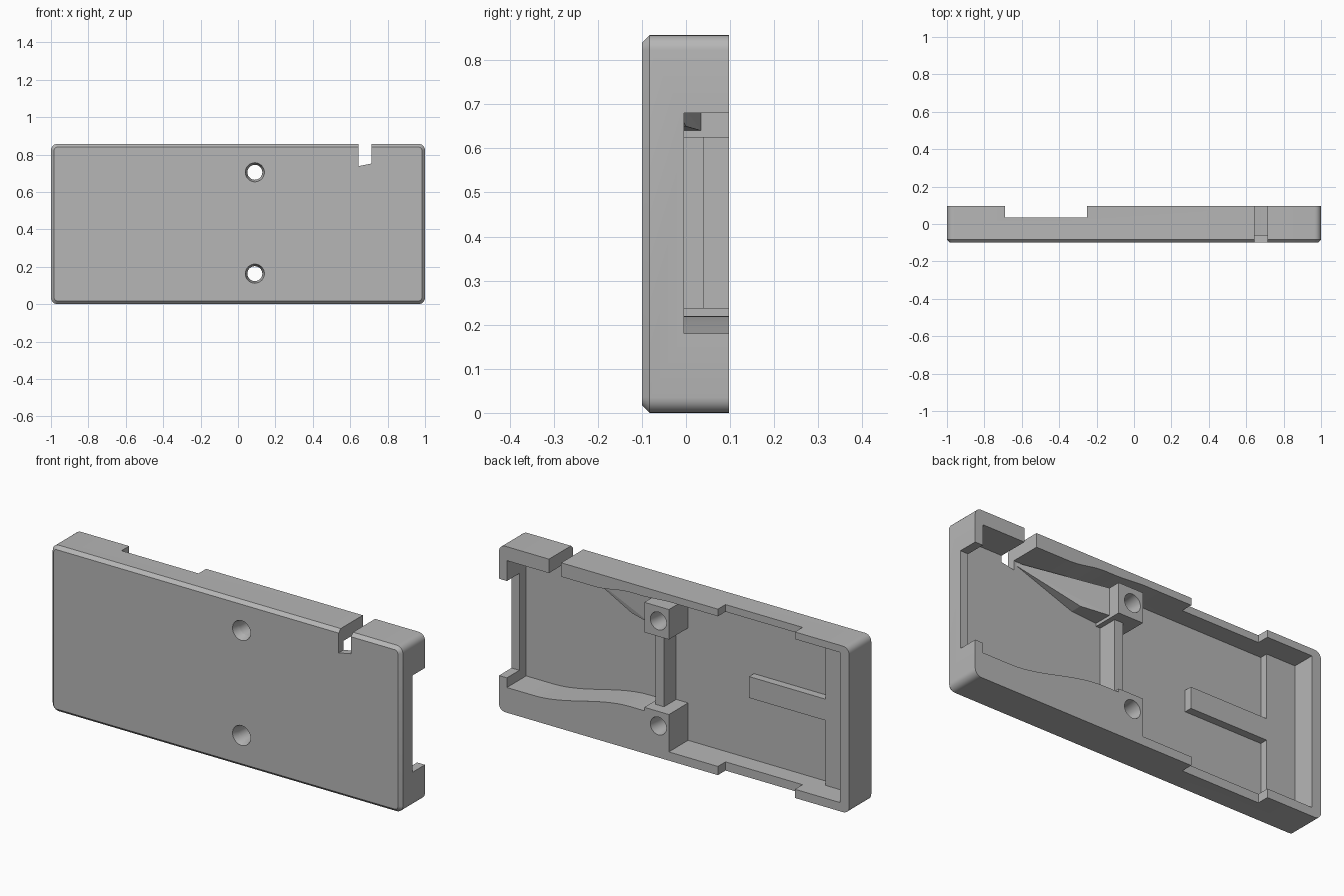
import bpy, bmesh, math
from mathutils import Vector

cube = bpy.data.objects.get("Cube")
if cube:
    bpy.data.objects.remove(cube, do_unlink=True)

grey = bpy.data.materials.new("plain_grey")
grey.use_nodes = True
grey.diffuse_color = (0.47, 0.47, 0.47, 1)
grey.node_tree.nodes["Principled BSDF"].inputs["Base Color"].default_value = (0.47, 0.47, 0.47, 1)

HEIGHT, FRONT, BACK, FLOOR = 0.857, -0.1, 0.097, -0.06
POST_X, POST_Z = 0.09, (0.163, 0.705)


def finish(bm, name):
    bmesh.ops.recalc_face_normals(bm, faces=bm.faces)
    mesh = bpy.data.meshes.new(name)
    bm.to_mesh(mesh)
    bm.free()
    mesh.materials.append(grey)
    ob = bpy.data.objects.new(name, mesh)
    bpy.context.collection.objects.link(ob)
    return ob


def loft(name, sections):
    """Solid through outlines of equal length, each given as (y, [(x, z), ...])."""
    bm = bmesh.new()
    loops = [[bm.verts.new((x, y, z)) for x, z in pts] for y, pts in sections]
    n = len(loops[0])
    for a, b in zip(loops, loops[1:]):
        for i in range(n):
            j = (i + 1) % n
            bm.faces.new((a[i], a[j], b[j], b[i]))
    bm.faces.new(loops[0])
    bm.faces.new(loops[-1])
    return finish(bm, name)


def rect(x0, x1, z0, z1):
    return [(x0, z0), (x1, z0), (x1, z1), (x0, z1)]


def box(name, x0, x1, y0, y1, z0, z1):
    pts = rect(x0, x1, z0, z1)
    return loft(name, [(y0, pts), (y1, pts)])


def circle(r, z):
    steps = [2 * math.pi * i / 32 for i in range(32)]
    return [(POST_X + r * math.cos(a), z + r * math.sin(a)) for a in steps]


def rounded(inset, r=0.035, seg=6):
    pts = []
    for k, (sx, sz) in enumerate([(1, 1), (-1, 1), (-1, -1), (1, -1)]):
        cx, cz = sx * (1 - r), HEIGHT / 2 + sz * (HEIGHT / 2 - r)
        for i in range(seg + 1):
            a = math.pi / 2 * (k + i / seg)
            pts.append((cx + (r - inset) * math.cos(a), cz + (r - inset) * math.sin(a)))
    return pts


def cut(ob, cutters):
    for c in cutters:
        c.hide_render = True
        mod = ob.modifiers.new("cut", "BOOLEAN")
        mod.operation, mod.solver, mod.object = "DIFFERENCE", "EXACT", c
    bpy.context.view_layer.update()
    done = bpy.data.meshes.new_from_object(ob.evaluated_get(bpy.context.evaluated_depsgraph_get()))
    ob.modifiers.clear()
    ob.data = done
    for c in cutters:
        bpy.data.objects.remove(c, do_unlink=True)


def ease(x, x0, x1):
    t = min(1, max(0, (x - x0) / (x1 - x0)))
    return t * t * (3 - 2 * t)


def screw_hole(z):
    return loft("hole_cutter", [
        (FRONT - 0.01, circle(0.054, z)), (FRONT + 0.04, circle(0.04, z)),
        (0.05, circle(0.04, z)), (BACK + 0.01, circle(0.047, z))])


# Cavity outline: straight at one end, waisted walls at the other
xs = [0.955 - i * 0.785 / 20 for i in range(21)]
lower = [(x, 0.13 + 0.09 * ease(x, 0.8, 0.25)) for x in xs]
upper = [(x, 0.785 + 0.025 * ease(x, 0.45, 0.25)) for x in reversed(xs)]
cavity = lower + [(0.03, 0.22), (0.03, 0.045), (-0.948, 0.045),
                  (-0.948, 0.82), (0.03, 0.82)] + upper

# Shell with chamfered front edge
shell = loft("case_shell", [(FRONT, rounded(0.017)), (FRONT + 0.017, rounded(0)), (BACK, rounded(0))])
slot = [(0.645, 0.738), (0.715, 0.752), (0.715, 0.95), (0.645, 0.95)]
cut(shell, [
    loft("cavity_cutter", [(FLOOR, cavity), (0.2, cavity)]),
    box("end_opening_cutter", 0.9, 1.1, -0.005, 0.2, 0.18, 0.68),
    box("rim_recess_cutter", -0.69, -0.25, 0.035, 0.2, -0.1, 1),
    loft("cable_slot_cutter", [(-0.2, slot), (0.2, slot)]),
] + [screw_hole(z) for z in POST_Z])

# Screw posts
for side, z in zip(("lower", "upper"), POST_Z):
    post = box(side + "_screw_post", 0.03, 0.17, FLOOR - 0.005, BACK, z - 0.08, z + 0.075)
    cut(post, [screw_hole(z)])

# Raised floor parts
box("post_crossbar", 0.098, 0.145, FLOOR - 0.005, 0.04, 0.235, 0.63)
box("end_step", -0.96, -0.784, FLOOR - 0.005, -0.02, 0.035, 0.83)
box("centre_rib", -0.79, -0.346, FLOOR - 0.005, -0.02, 0.38, 0.49)

# Cable ramp rising toward the upper post
bm = bmesh.new()
base = FLOOR - 0.002
for x, z, top in [(0.63, 0.765, FLOOR), (0.63, 0.78, FLOOR), (0.31, 0.65, 0.0),
                  (0.165, 0.64, 0.035), (0.165, 0.78, 0.035)]:
    bm.verts.new(Vector((x, base, z)))
    bm.verts.new(Vector((x, top, z)))
bmesh.ops.convex_hull(bm, input=bm.verts)
finish(bm, "cable_ramp")

# Smooth rounded corners and holes, sharp edges kept
bpy.ops.object.select_all(action="DESELECT")
for ob in bpy.context.scene.objects:
    if ob.type == "MESH" and ("shell" in ob.name or "screw" in ob.name):
        ob.select_set(True)
        bpy.context.view_layer.objects.active = ob
bpy.ops.object.shade_smooth_by_angle(angle=math.radians(25))
